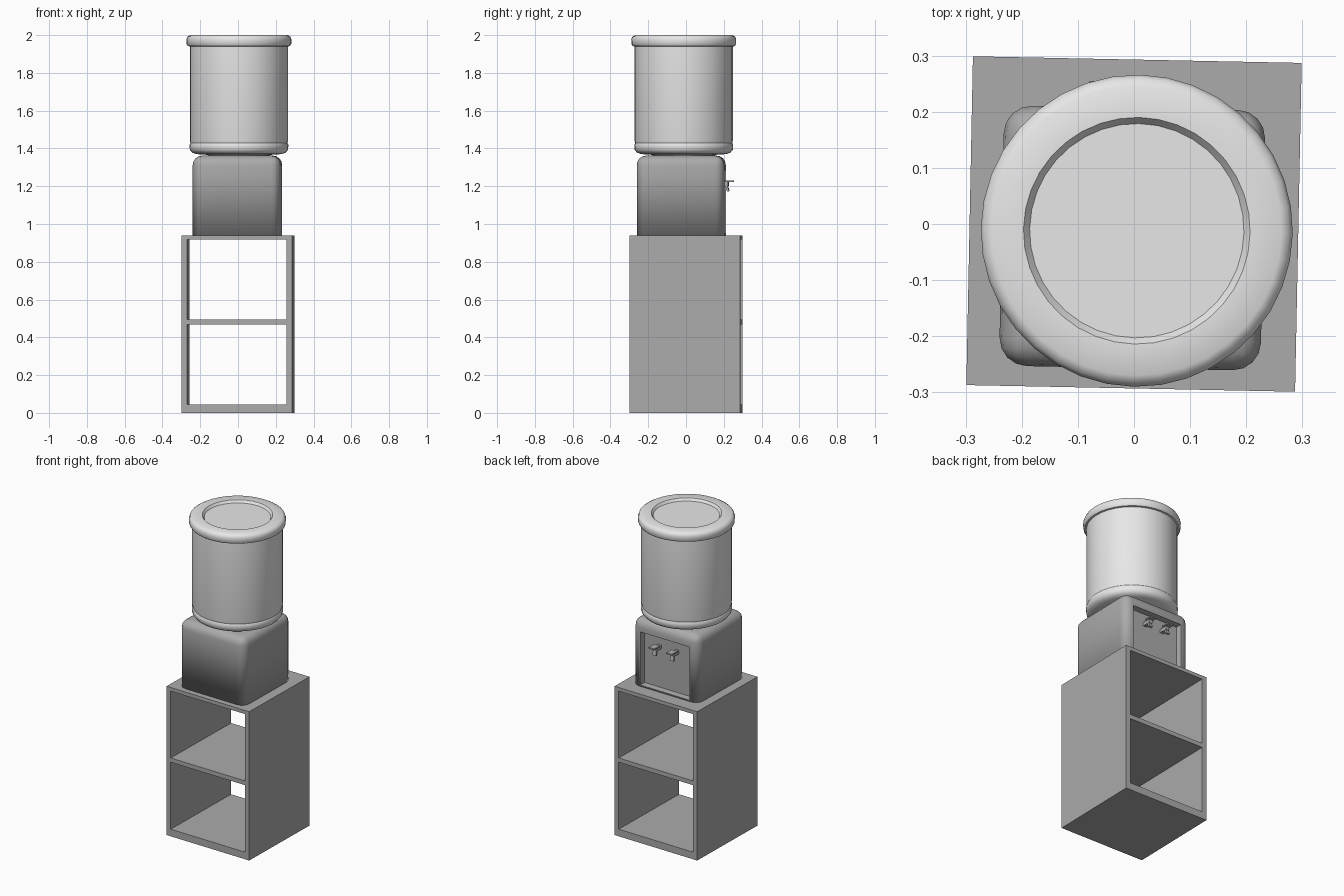
import bpy, bmesh, math
from mathutils import Matrix, Vector

if "Cube" in bpy.data.objects:
    bpy.data.objects.remove(bpy.data.objects["Cube"], do_unlink=True)


def material(name, grey):
    m = bpy.data.materials.new(name)
    m.use_nodes = True
    m.diffuse_color = (grey, grey, grey, 1)
    m.node_tree.nodes["Principled BSDF"].inputs["Base Color"].default_value = (grey, grey, grey, 1)
    return m


mid_grey = material("mid grey", 0.41)
light_grey = material("light grey", 0.8)
TURN = math.radians(-1.15)


def add_object(name, bm, mat, location=(0, 0, 0)):
    bmesh.ops.recalc_face_normals(bm, faces=bm.faces)
    mesh = bpy.data.meshes.new(name)
    bm.to_mesh(mesh)
    bm.free()
    ob = bpy.data.objects.new(name, mesh)
    bpy.context.collection.objects.link(ob)
    mesh.materials.append(mat)
    ob.location = location
    ob.rotation_euler.z = TURN
    return ob


def add_box(bm, low, high, tilt=0):
    low, high = Vector(low), Vector(high)
    matrix = (Matrix.Translation((low + high) / 2) @ Matrix.Rotation(tilt, 4, 'X')
              @ Matrix.Diagonal((*(high - low), 1)))
    return bmesh.ops.create_cube(bm, size=1, matrix=matrix)


# Cabinet: two open-ended compartments
HALF, WALL, HEIGHT = 0.293, 0.03, 0.94
bm = bmesh.new()
for side in (-1, 1):
    edges = sorted((side * HALF, side * (HALF - WALL)))
    add_box(bm, (edges[0], -HALF, 0), (edges[1], HALF, HEIGHT))
for bottom, top in ((0, 0.045), (0.468, 0.495), (0.917, HEIGHT)):
    add_box(bm, (WALL - HALF, -HALF, bottom), (HALF - WALL, HALF, top))
add_object("cabinet", bm, mid_grey)

# Dispenser body: rounded everywhere except its base, with a tap recess
BASE = (-0.003, -0.025, 0)
DEPTH = 0.232
bm = bmesh.new()
add_box(bm, (-0.233, -DEPTH, HEIGHT), (0.233, DEPTH, 1.362))
rounded = [e for e in bm.edges if any(v.co.z > 1.2 for v in e.verts)]
bmesh.ops.bevel(bm, geom=rounded, offset=0.05, segments=4, profile=0.5, affect='EDGES')
for f in bm.faces:
    f.smooth = True
bm.normal_update()
panel = max((f for f in bm.faces if f.normal.y > 0.99), key=lambda f: f.calc_area())
bmesh.ops.inset_region(bm, faces=[panel], thickness=0.012)
for v in panel.verts:
    if v.co.z > 1.2:
        v.co.z -= 0.02
rim = list(panel.edges)
bmesh.ops.inset_region(bm, faces=[panel], thickness=0.006, depth=-0.035)
for e in rim + list(panel.edges):
    e.smooth = False
for v in panel.verts:
    for e in v.link_edges:
        e.smooth = False
panel.smooth = False
add_object("dispenser_body", bm, mid_grey, BASE)

# Taps: stem, flat lever and slanted spout
for name, x in (("left_tap", 0.062), ("right_tap", -0.062)):
    bm = bmesh.new()
    add_box(bm, (x - 0.012, 0.19, 1.20), (x + 0.012, 0.25, 1.222))
    add_box(bm, (x - 0.02, 0.225, 1.222), (x + 0.02, 0.278, 1.23))
    add_box(bm, (x - 0.012, 0.237, 1.172), (x + 0.012, 0.249, 1.212), math.radians(18))
    add_object(name, bm, mid_grey, BASE)

# Bottle: lathed, with a thick rim, sunken lid and short neck
profile = [(0, 1.35), (0.16, 1.35), (0.165, 1.366), (0.225, 1.37), (0.248, 1.378),
           (0.26, 1.393), (0.262, 1.418), (0.257, 1.428), (0.26, 1.44), (0.26, 1.94),
           (0.27, 1.942), (0.277, 1.952), (0.278, 1.978), (0.272, 1.992), (0.258, 2.0),
           (0.202, 2.0), (0.191, 1.985), (0, 1.985)]
bm = bmesh.new()
verts = [bm.verts.new((r, 0, z)) for r, z in profile]
outline = [bm.edges.new(pair) for pair in zip(verts, verts[1:])]
bmesh.ops.spin(bm, geom=verts + outline, cent=(0, 0, 0), axis=(0, 0, 1),
               angle=math.tau, steps=36, use_merge=False)
bmesh.ops.remove_doubles(bm, verts=bm.verts, dist=0.0005)
bottle = add_object("bottle", bm, light_grey, (0.005, -0.012, 0))
bpy.ops.object.select_all(action='DESELECT')
bottle.select_set(True)
bpy.context.view_layer.objects.active = bottle
bpy.ops.object.shade_smooth_by_angle(angle=math.radians(40))
